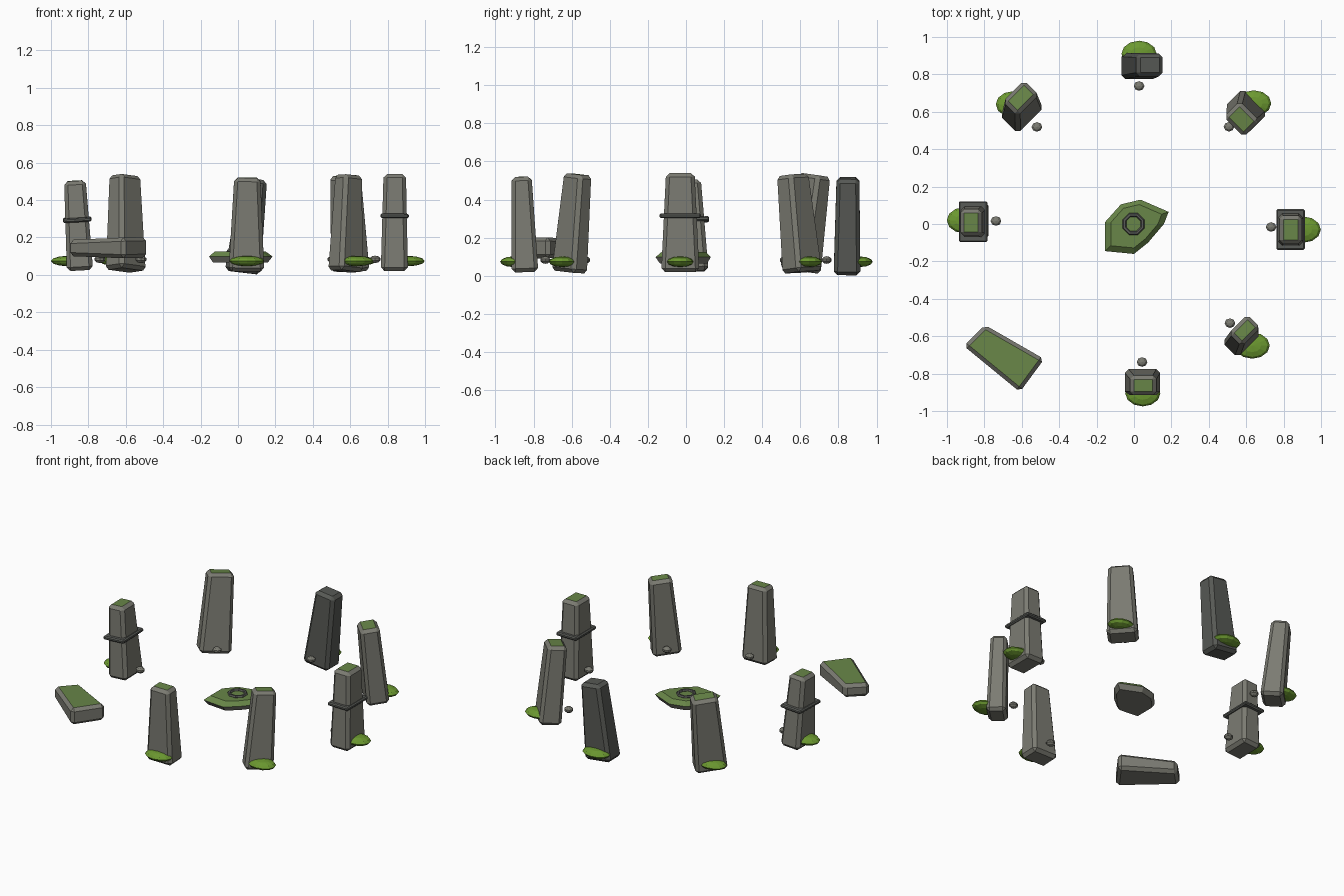
import bpy, bmesh, math
from mathutils import Vector, Matrix

if "Cube" in bpy.data.objects:
    bpy.data.objects.remove(bpy.data.objects["Cube"])


def material(name, rgb):
    m = bpy.data.materials.new(name)
    m.diffuse_color = (*rgb, 1)
    m.use_nodes = True
    m.node_tree.nodes["Principled BSDF"].inputs["Base Color"].default_value = m.diffuse_color
    return m


STONE = material("stone grey", (0.20, 0.20, 0.17))
DARK = material("dark stone grey", (0.095, 0.10, 0.09))
BAND = material("band grey", (0.10, 0.105, 0.095))
LICHEN = material("dull moss green", (0.14, 0.24, 0.065))
MOSS = material("bright moss green", (0.15, 0.32, 0.03))


def finish(name, bm, *mats):
    bmesh.ops.recalc_face_normals(bm, faces=bm.faces)
    me = bpy.data.meshes.new(name)
    bm.to_mesh(me)
    bm.free()
    for m in mats:
        me.materials.append(m)
    ob = bpy.data.objects.new(name, me)
    bpy.context.collection.objects.link(ob)
    return ob


def loft(bottom, top):
    """Closed prism between two matching outlines."""
    bm = bmesh.new()
    lo = [bm.verts.new(p) for p in bottom]
    hi = [bm.verts.new(p) for p in top]
    n = len(lo)
    bm.faces.new(lo[::-1])
    bm.faces.new(hi)
    for i in range(n):
        j = (i + 1) % n
        bm.faces.new((lo[i], lo[j], hi[j], hi[i]))
    return bm


def block(name, bottom, top, bevel, mat, top_mat):
    """Chamfered block whose uppermost face can carry lichen."""
    bm = loft(bottom, top)
    bmesh.ops.recalc_face_normals(bm, faces=bm.faces)
    bmesh.ops.bevel(bm, geom=bm.edges[:], offset=bevel, segments=1,
                    profile=0.5, affect='EDGES')
    cap = max(bm.faces, key=lambda f: f.calc_center_median().z)
    cap.material_index = 1
    return finish(name, bm, mat, top_mat)


def section(center, w, d, angle, lean):
    """Rectangle across a leaning axis."""
    rot = Matrix.Rotation(math.radians(angle), 3, 'Z')
    pts = []
    for sx, sy in ((-1, -1), (1, -1), (1, 1), (-1, 1)):
        o = rot @ Vector((sx * w / 2, sy * d / 2, 0))
        o.z = -(o.x * lean.x + o.y * lean.y)
        pts.append(Vector(center) + o)
    return pts


def blob(name, loc, size, mat, u, v):
    bm = bmesh.new()
    bmesh.ops.create_uvsphere(bm, u_segments=u, v_segments=v, radius=1)
    bmesh.ops.scale(bm, vec=size, verts=bm.verts)
    bmesh.ops.translate(bm, vec=loc, verts=bm.verts)
    return finish(name, bm, mat)


# name, base centre, base w/d, top centre, top w/d, angle, moss xy, pebble xy, band z
STONES = [
    ("east", (0.836, -0.03, 0.02), (0.20, 0.145), (0.838, -0.03, 0.54), (0.15, 0.12), 90,
     (0.905, -0.03), (0.733, -0.016), 0.315),
    ("northeast", (0.60, 0.61, 0.02), (0.19, 0.14), (0.575, 0.56, 0.53), (0.15, 0.12), 135,
     (0.64, 0.645), (0.508, 0.52), None),
    ("north", (0.025, 0.845, 0.012), (0.19, 0.14), (0.085, 0.85, 0.513), (0.14, 0.12), 0,
     (0.027, 0.91), (0.027, 0.738), None),
    ("northwest", (-0.60, 0.60, 0.025), (0.20, 0.14), (-0.605, 0.675, 0.53), (0.16, 0.11), 45,
     (-0.645, 0.64), (-0.519, 0.519), None),
    ("west", (-0.845, 0.018, 0.025), (0.20, 0.14), (-0.872, 0.008, 0.503), (0.14, 0.115), 90,
     (-0.907, 0.02), (-0.738, 0.016), 0.295),
    ("south", (0.045, -0.845, 0.02), (0.19, 0.14), (0.05, -0.863, 0.52), (0.14, 0.105), 0,
     (0.047, -0.905), (0.043, -0.738), None),
    ("southeast", (0.575, -0.612, 0.02), (0.18, 0.12), (0.592, -0.568, 0.533), (0.14, 0.10), 45,
     (0.632, -0.65), (0.513, -0.53), None),
]

for name, base, bs, top, ts, ang, moss, pebble, band in STONES:
    b, t = Vector(base), Vector(top)
    lean = (t - b) / (t.z - b.z)
    dark = name == "north"
    # leaning tapered stone
    block(name + "_standing_stone", section(b, *bs, ang, lean), section(t, *ts, ang, lean),
          0.02, DARK if dark else STONE, DARK if dark else LICHEN)
    # moss cushion on the outside, pebble on the inside
    blob(name + "_moss_cushion", (*moss, 0.074), (0.094, 0.07, 0.028), MOSS, 12, 6)
    blob(name + "_pebble", (*pebble, 0.083), (0.03, 0.027, 0.02), STONE, 8, 5)
    # thin carved band around the stone
    if band:
        c = b + lean * (band - b.z)
        lo, hi = c - lean * 0.012, c + lean * 0.012
        block(name + "_stone_band", section(lo, 0.218, 0.152, ang, lean),
              section(hi, 0.218, 0.152, ang, lean), 0.007, BAND, BAND)

# fallen slab, thicker at its wide end
FALLEN = [(-0.91, -0.652, 0.10, 0.187), (-0.61, -0.898, 0.088, 0.20),
          (-0.48, -0.722, 0.092, 0.203), (-0.797, -0.54, 0.102, 0.19)]
block("fallen_stone", [(x, y, lo) for x, y, lo, hi in FALLEN],
      [(x, y, hi) for x, y, lo, hi in FALLEN], 0.02, STONE, LICHEN)

# central altar slab: grey sides, mossy sloping rim and top
ALTAR = [(-0.155, -0.145), (0.0, -0.16), (0.075, -0.10), (0.16, 0.0),
         (0.185, 0.065), (0.035, 0.13), (-0.07, 0.105), (-0.155, 0.01)]


def outline(s, z):
    return [(x * s, y * s, z) for x, y in ALTAR]


finish("altar_slab", loft(outline(0.86, 0.066), outline(1.0, 0.098)), STONE)
finish("altar_moss_top", loft(outline(1.0, 0.098), outline(0.8, 0.125)), LICHEN)

# eight-sided ring on the altar
bpy.ops.mesh.primitive_torus_add(major_segments=8, minor_segments=6, major_radius=0.052,
                                 minor_radius=0.011, location=(-0.003, 0, 0.127),
                                 rotation=(0, 0, math.pi / 8))
ring = bpy.context.object
ring.name = "altar_ring"
ring.data.materials.append(BAND)
for p in ring.data.polygons:
    p.use_smooth = False
